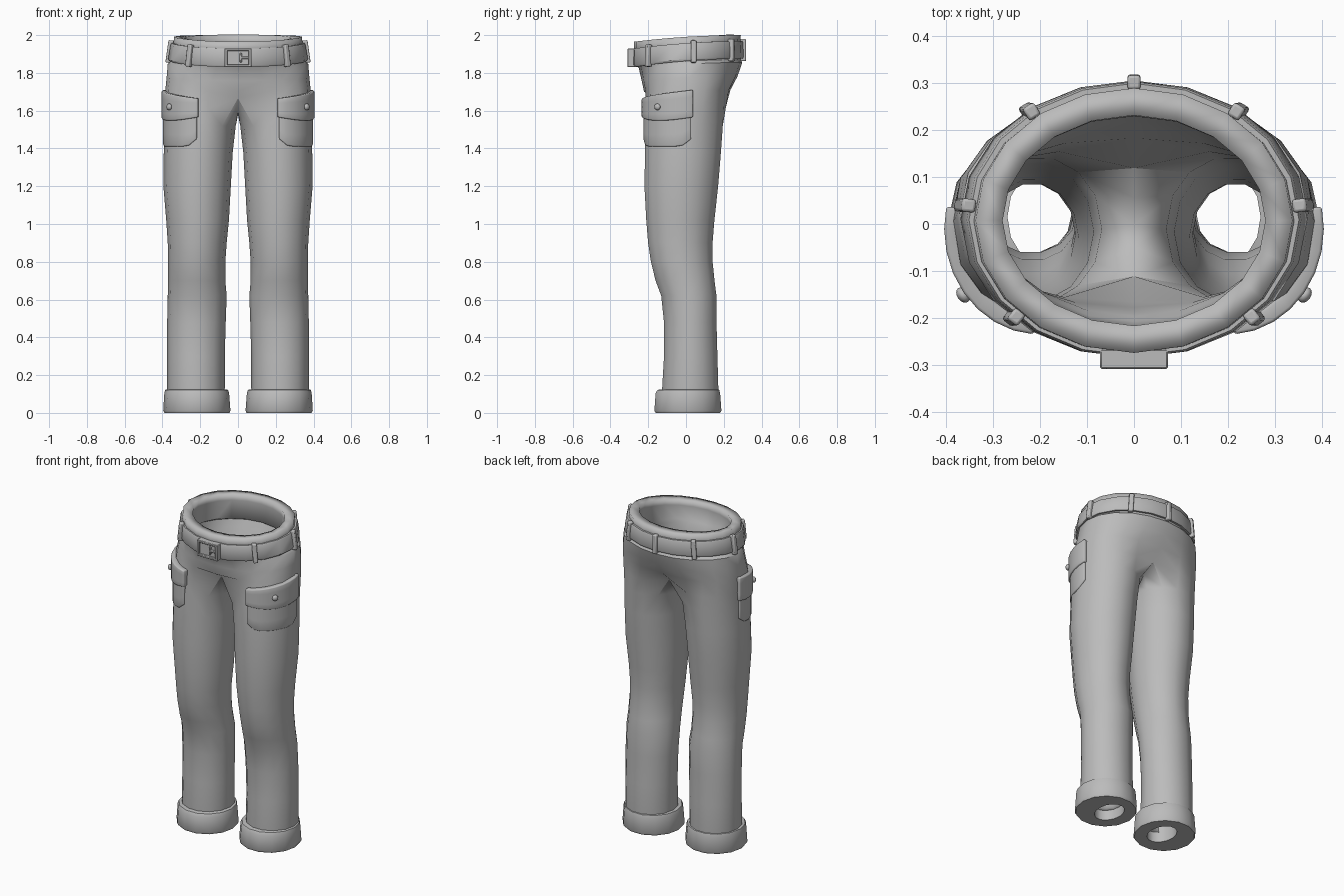
import bpy, bmesh, math
from mathutils import Vector, Matrix

if "Cube" in bpy.data.objects:
    bpy.data.objects.remove(bpy.data.objects["Cube"])

grey = bpy.data.materials.new("cloth_grey")
grey.diffuse_color = (0.5, 0.5, 0.5, 1)
grey.use_nodes = True
grey.node_tree.nodes["Principled BSDF"].inputs["Base Color"].default_value = grey.diffuse_color
N = 14                                   # sides of a leg; outer 11 continue into the hips


def make(name, bm, angle=35):
    bmesh.ops.recalc_face_normals(bm, faces=bm.faces)
    me = bpy.data.meshes.new(name)
    bm.to_mesh(me)
    bm.free()
    me.materials.append(grey)
    ob = bpy.data.objects.new(name, me)
    bpy.context.collection.objects.link(ob)
    bpy.ops.object.select_all(action='DESELECT')
    ob.select_set(True)
    bpy.context.view_layer.objects.active = ob
    bpy.ops.object.shade_smooth_by_angle(angle=math.radians(angle))
    return ob


def mod(ob, kind, **kw):
    m = ob.modifiers.new(kind.lower(), kind)
    for k, v in kw.items():
        setattr(m, k, v)


def skin(bm, a, b, closed=True):
    n = len(a)
    for i in range(n if closed else n - 1):
        j = (i + 1) % n
        bm.faces.new((a[i], a[j], b[j], b[i]))


def ellipse_ring(x0, x1, y0, y1, z):
    out = []
    for k in range(N):
        t = math.tau * (k - 5) / N
        out.append(Vector(((x0 + x1) / 2 + (x1 - x0) / 2 * math.cos(t),
                           (y0 + y1) / 2 + (y1 - y0) / 2 * math.sin(t), z)))
    return out


def hip_point(deg, rx, yf, yb, zf, zb, e=1.0):
    t = math.radians(deg)
    c, s = math.cos(t), math.sin(t)
    x = rx * math.copysign(abs(c) ** e, c) if abs(c) > 1e-6 else 0
    y = (yf + yb) / 2 + (yb - yf) / 2 * math.copysign(abs(s) ** e, s)
    f = (y - yf) / (yb - yf)
    return Vector((x, y, zf + (zb - zf) * (1 - (1 - f) ** 2)))


# trousers: one leg and half of the hips, mirrored and thickened
legs = [(.075, .37, -.125, .17, .06), (.07, .375, -.13, .175, .13), (.07, .375, -.12, .17, .30),
        (.065, .375, -.12, .165, .48), (.06, .372, -.135, .165, .62), (.067, .37, -.165, .155, .70),
        (.067, .37, -.19, .145, .80), (.06, .372, -.205, .145, .90), (.048, .38, -.215, .155, 1.02),
        (.038, .395, -.225, .175, 1.20), (.028, .393, -.222, .19, 1.38), (.012, .39, -.222, .2, 1.52)]
hips = [(.385, -.222, .235, 1.70, 1.71, .78), (.378, -.235, .272, 1.76, 1.78, .88),
        (.372, -.25, .298, 1.825, 1.855, 1), (.352, -.262, .288, 1.84, 1.87, 1),
        (.342, -.275, .288, 1.93, 1.965, 1), (.338, -.275, .29, 1.965, 2.0, 1)]
bm = bmesh.new()
rings = [[bm.verts.new(p) for p in ellipse_ring(*r)] for r in legs]
for a, b in zip(rings, rings[1:]):
    skin(bm, a, b)
half = [[hip_point(-90 + 18 * k, *h) for k in range(11)] for h in hips]
crotch = []
for k in range(11):
    p = rings[-1][k].co.lerp(half[0][k], .5)
    if k == 0:
        p = Vector((0, -.165, 1.665))
    if k == 10:
        p = Vector((0, .17, 1.645))
    crotch.append(p)
crotch += [Vector((0, .09, 1.60)), Vector((0, 0, 1.578)), Vector((0, -.09, 1.60))]
crotch = [bm.verts.new(p) for p in crotch]
skin(bm, rings[-1], crotch)
prev = crotch[:11]
for h in half:
    cur = [bm.verts.new(p) for p in h]
    skin(bm, prev, cur, False)
    prev = cur
ob = make("trousers", bm, 40)
mod(ob, 'MIRROR', use_clip=True, merge_threshold=.002)
mod(ob, 'SOLIDIFY', thickness=.058, offset=-1)

# turned-up cuffs
bm = bmesh.new()
prof = [(.12, .27, -.085, .115, .14), (.12, .27, -.085, .115, .0), (.045, .39, -.165, .185, .0),
        (.04, .396, -.172, .192, .012), (.047, .39, -.165, .185, .105), (.053, .385, -.155, .18, .122),
        (.078, .366, -.12, .165, .126)]
rings = [[bm.verts.new(p) for p in ellipse_ring(*r)] for r in prof]
for a, b in zip(rings, rings[1:] + rings[:1]):
    skin(bm, a, b)
ob = make("cuffs", bm)
mod(ob, 'MIRROR')

# belt
bm = bmesh.new()
prof = [(.335, -.25, .275, 1.832, 1.877), (.365, -.28, .302, 1.83, 1.875), (.37, -.286, .306, 1.84, 1.885),
        (.357, -.286, .304, 1.92, 1.96), (.352, -.282, .3, 1.928, 1.968), (.33, -.25, .275, 1.928, 1.968)]
rings = [[bm.verts.new(hip_point(18 * k - 90, *r)) for k in range(20)] for r in prof]
for a, b in zip(rings, rings[1:] + rings[:1]):
    skin(bm, a, b)
make("belt", bm)


def box(bm, loc, size, rot=Matrix()):
    m = Matrix.Translation(loc) @ rot @ Matrix.Diagonal((*size, 1))
    bmesh.ops.create_cube(bm, size=1, matrix=m)


# belt loops, turned to face outwards
bm = bmesh.new()
for deg in (-45, 6, 52, 90, 128, 174, 225):
    lo = hip_point(deg, .371, -.286, .304, 1.822, 1.862)
    hi = hip_point(deg, .354, -.284, .302, 1.938, 1.98)
    t = math.radians(deg)
    out = Vector((math.cos(t) / .37, math.sin(t) / .295, 0)).normalized()
    up = (hi - lo).normalized()
    side = up.cross(out).normalized()
    rot = Matrix((side, up.cross(side), up)).transposed().to_4x4()
    box(bm, (lo + hi) / 2, (.028, .03, (hi - lo).length), rot)
ob = make("belt_loops", bm)
mod(ob, 'BEVEL', width=.006, segments=2)

# buckle: back plate, frame and prong
bm = bmesh.new()
box(bm, (0, -.285, 1.88), (.13, .02, .085))
for s in (-1, 1):
    box(bm, (s * .064, -.288, 1.88), (.016, .042, .1))
    box(bm, (0, -.288, 1.88 + s * .043), (.144, .042, .014))
box(bm, (.035, -.295, 1.88), (.05, .02, .014))
box(bm, (.015, -.295, 1.88), (.012, .02, .05))
ob = make("buckle", bm)
mod(ob, 'BEVEL', width=.003, segments=1)


# pocket panels that wrap round the outer thigh
def thigh(deg, z, off):
    t = math.radians(deg)
    return Vector((.2 + (.187 + off) * math.cos(t), -.01 + (.208 + off) * math.sin(t), z))


def panel(name, off, d0, d1, low, high, thick):
    bm = bmesh.new()
    cols = 9
    rows = []
    for r in range(5):
        row = []
        for c in range(cols):
            u = c / (cols - 1)
            z = low(u) + (high(u) - low(u)) * r / 4
            row.append(bm.verts.new(thigh(d0 + (d1 - d0) * u, z, off)))
        rows.append(row)
    for a, b in zip(rows, rows[1:]):
        skin(bm, a, b, False)
    ob = make(name, bm)
    mod(ob, 'SOLIDIFY', thickness=thick, offset=-1)
    mod(ob, 'BEVEL', width=.006, segments=2)
    mod(ob, 'MIRROR')


def top_edge(u):
    return 1.665 + .045 * u


def bottom_edge(u):
    return 1.41 + .04 * max(0, abs(u - .5) * 2 - .7) / .3


def flap_edge(u):
    return 1.565 - .018 * math.sin(math.pi * u)


panel("pockets", .010, -84, 10, bottom_edge, lambda u: top_edge(u) - .02, .03)
panel("pocket_flaps", .018, -86, 12, flap_edge, top_edge, .035)

# pocket buttons
bm = bmesh.new()
p = thigh(-38, 1.62, .022)
out = Vector((.79 / .19, -.62 / .21, 0)).normalized()
m = Matrix.Translation(p) @ out.to_track_quat('Z', 'Y').to_matrix().to_4x4() @ Matrix.Diagonal((1, 1, .7, 1))
bmesh.ops.create_uvsphere(bm, u_segments=12, v_segments=8, radius=.018, matrix=m)
ob = make("pocket_buttons", bm, 60)
mod(ob, 'MIRROR')
